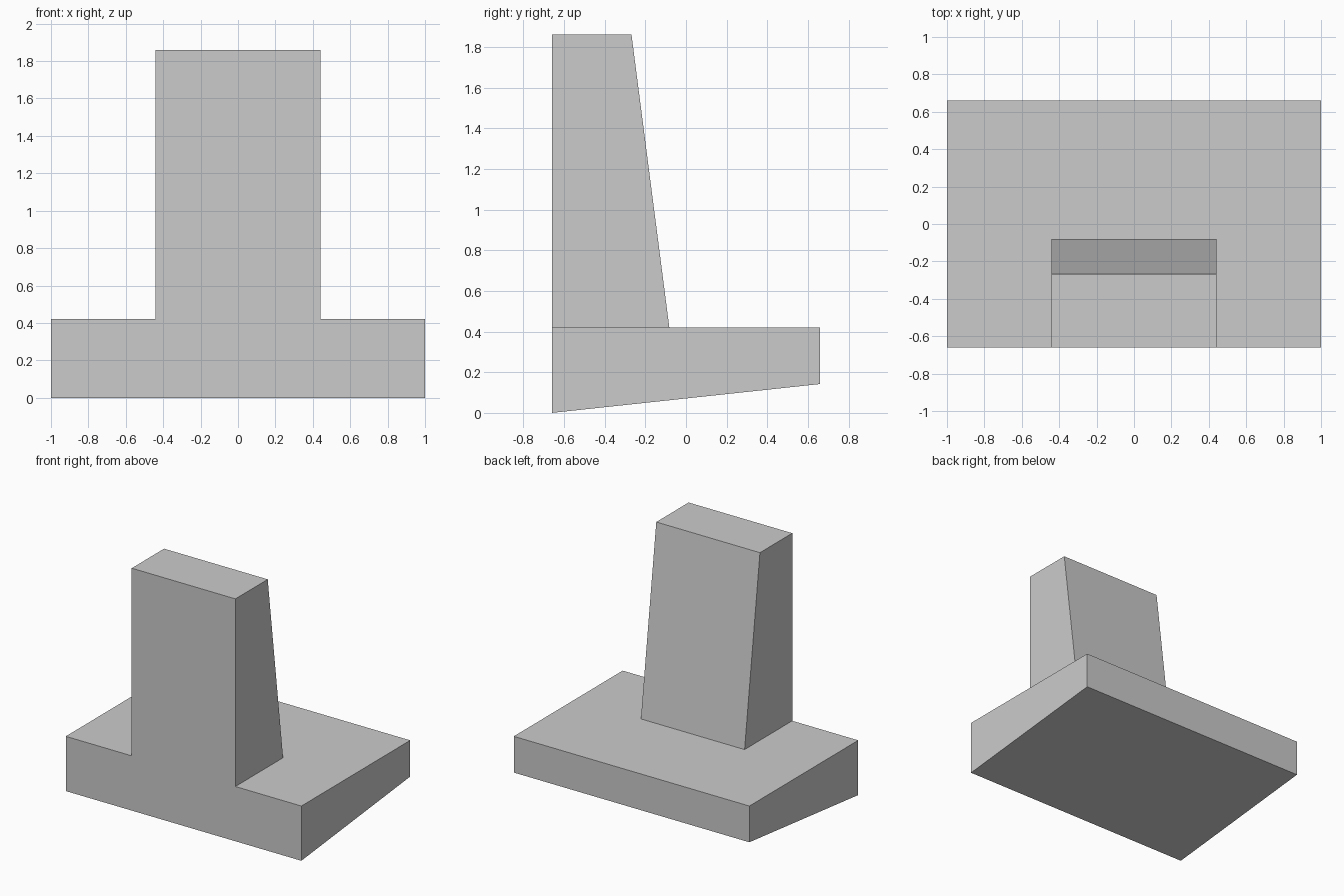
import bpy
import bmesh
from math import radians

if "Cube" in bpy.data.objects:
    bpy.data.objects.remove(bpy.data.objects["Cube"])


def side_prism(name, profile, half_width):
    """Extrude a closed (y, z) side profile symmetrically along x."""
    bm = bmesh.new()
    face = bm.faces.new([bm.verts.new((-half_width, y, z)) for y, z in profile])
    ext = bmesh.ops.extrude_face_region(bm, geom=[face])
    verts = [v for v in ext["geom"] if isinstance(v, bmesh.types.BMVert)]
    bmesh.ops.translate(bm, verts=verts, vec=(2 * half_width, 0, 0))
    bmesh.ops.recalc_face_normals(bm, faces=bm.faces)
    mesh = bpy.data.meshes.new(name)
    bm.to_mesh(mesh)
    bm.free()
    obj = bpy.data.objects.new(name, mesh)
    bpy.context.collection.objects.link(obj)
    return obj


FRONT, BACK, BASE_TOP, TOP = -0.66, 0.66, 0.42, 1.86

# Wide base with a sloping underside
base = side_prism("base_with_upright", [
    (FRONT, 0), (BACK, 0.142), (BACK, BASE_TOP), (FRONT, BASE_TOP)], 1.0)

# Upright with a leaning back, sunk into the base for a clean union
slope = (0.268 - 0.082) / (TOP - BASE_TOP)
sunk = 0.2
upright = side_prism("upright_helper", [
    (FRONT, sunk), (-0.082 + slope * (BASE_TOP - sunk), sunk),
    (-0.268, TOP), (FRONT, TOP)], 0.44)
upright.hide_render = True
upright.hide_set(True)

# Fuse into one solid, then merge the flush front faces
union = base.modifiers.new("union", 'BOOLEAN')
union.operation = 'UNION'
union.solver = 'EXACT'
union.object = upright
flush = base.modifiers.new("flush_faces", 'DECIMATE')
flush.decimate_type = 'DISSOLVE'
flush.angle_limit = radians(1)
